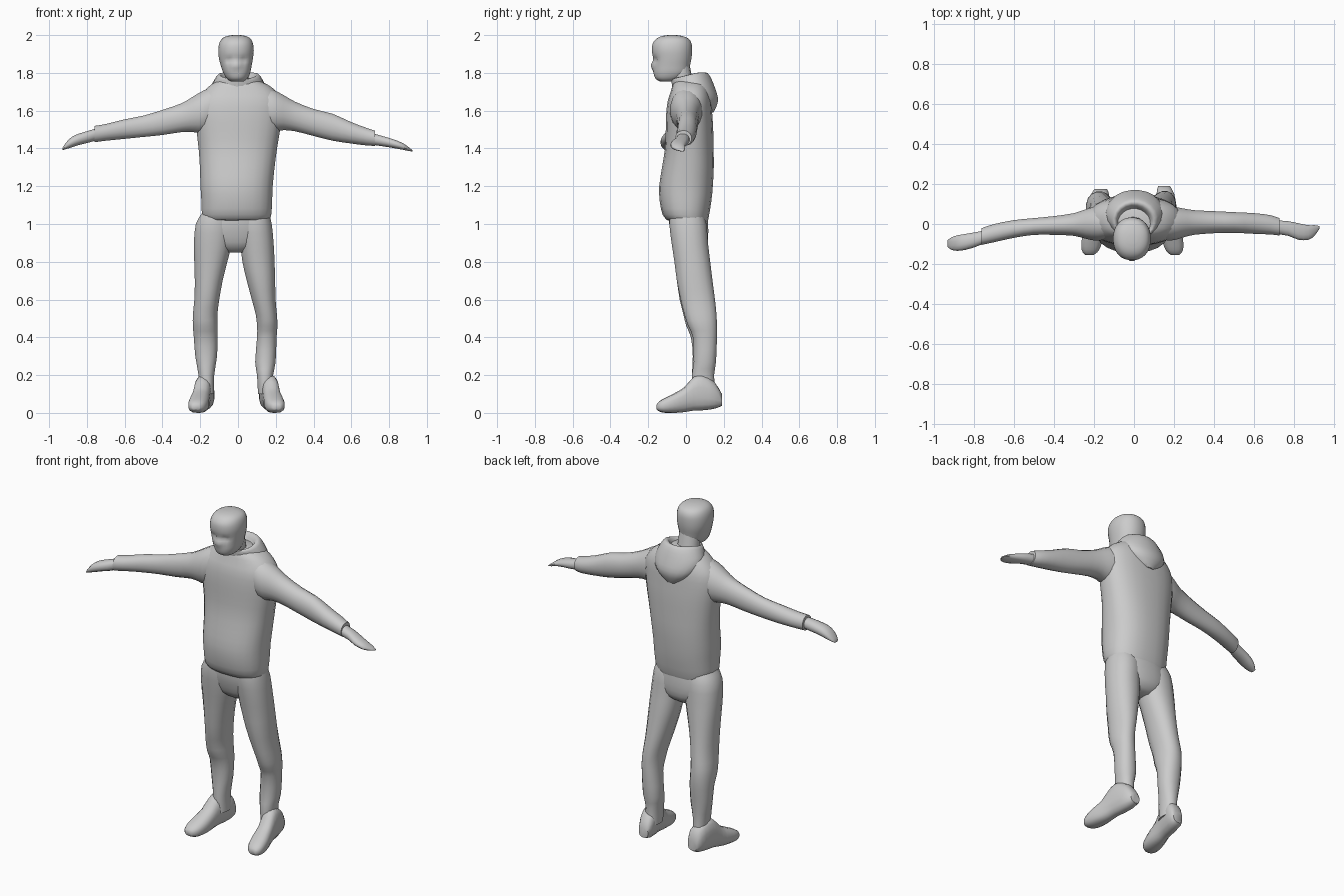
import bpy, bmesh, math
from mathutils import Vector

grey = bpy.data.materials.new("plain_grey")
grey.diffuse_color = (0.6, 0.6, 0.6, 1)


def smooth_rows(rows, steps):
    """Catmull-Rom interpolation between section rows."""
    out = []
    for i in range(len(rows) - 1):
        p = [rows[max(0, min(len(rows) - 1, i + k))] for k in (-1, 0, 1, 2)]
        for s in range(steps):
            t = s / steps
            out.append([0.5 * (2 * b + (c - a) * t + (2 * a - 5 * b + 4 * c - d) * t * t
                               + (3 * b - a - 3 * c + d) * t ** 3) for a, b, c, d in zip(*p)])
    return out + [list(rows[-1])]


def loft(name, axis, rows, sides=16, steps=2, power=2.2, tweak=None, caps=True):
    """Rows are (position on axis, low, high, low, high) of rounded sections."""
    bm = bmesh.new()
    rings = []
    for t, a0, a1, b0, b1 in smooth_rows(rows, steps):
        ring = []
        for i in range(sides):
            ang = 2 * math.pi * (i + 0.5) / sides
            c, s = math.cos(ang), math.sin(ang)
            a = (a0 + a1) / 2 + (a1 - a0) / 2 * math.copysign(abs(c) ** (2 / power), c)
            b = (b0 + b1) / 2 + (b1 - b0) / 2 * math.copysign(abs(s) ** (2 / power), s)
            co = {'x': (t, a, b), 'y': (a, t, b), 'z': (a, b, t)}[axis]
            co = Vector(co)
            if tweak:
                tweak(co)
            ring.append(bm.verts.new(co))
        rings.append(ring)
    for r0, r1 in zip(rings, rings[1:]):
        for i in range(sides):
            j = (i + 1) % sides
            bm.faces.new((r0[i], r0[j], r1[j], r1[i]))
    if caps:
        bm.faces.new(rings[0])
        bm.faces.new(rings[-1])
    bmesh.ops.recalc_face_normals(bm, faces=bm.faces)
    me = bpy.data.meshes.new(name)
    bm.to_mesh(me)
    bm.free()
    ob = bpy.data.objects.new(name, me)
    bpy.context.collection.objects.link(ob)
    me.materials.append(grey)
    bpy.ops.object.select_all(action='DESELECT')
    ob.select_set(True)
    bpy.context.view_layer.objects.active = ob
    bpy.ops.object.shade_smooth_by_angle(angle=math.radians(50))
    return ob


# Jacket body, with a slightly raised hem at the back
def hem(co):
    if co.z < 1.1:
        co.z -= 0.35 * max(0, co.y) * (1.1 - co.z) / 0.1

loft("jacket", 'z', [
    (1.02, -0.18, 0.165, -0.10, 0.105), (1.05, -0.192, 0.177, -0.125, 0.12),
    (1.12, -0.195, 0.182, -0.14, 0.135), (1.20, -0.20, 0.185, -0.143, 0.143),
    (1.30, -0.203, 0.195, -0.128, 0.148), (1.40, -0.21, 0.208, -0.112, 0.147),
    (1.50, -0.222, 0.225, -0.108, 0.145), (1.58, -0.23, 0.235, -0.106, 0.14),
    (1.65, -0.22, 0.235, -0.098, 0.135), (1.70, -0.185, 0.205, -0.082, 0.125),
    (1.74, -0.14, 0.155, -0.07, 0.11), (1.765, -0.09, 0.09, -0.055, 0.08)],
    sides=24, power=2.4, tweak=hem)

# Sleeves and mitten-like hands
loft("left_arm", 'x', [
    (-0.10, -0.07, 0.09, 1.52, 1.74), (-0.18, -0.085, 0.09, 1.48, 1.71),
    (-0.24, -0.075, 0.075, 1.485, 1.675), (-0.30, -0.06, 0.055, 1.485, 1.64),
    (-0.40, -0.055, 0.04, 1.47, 1.605), (-0.50, -0.055, 0.03, 1.46, 1.575),
    (-0.60, -0.07, 0.02, 1.45, 1.555), (-0.70, -0.092, 0.0, 1.44, 1.53),
    (-0.76, -0.105, -0.02, 1.432, 1.52)], power=2.1)
loft("left_hand", 'x', [
    (-0.74, -0.095, -0.03, 1.445, 1.51), (-0.79, -0.115, -0.04, 1.43, 1.495),
    (-0.84, -0.13, -0.048, 1.418, 1.48), (-0.88, -0.135, -0.055, 1.405, 1.462),
    (-0.91, -0.13, -0.065, 1.396, 1.432), (-0.93, -0.115, -0.08, 1.39, 1.402)], sides=12)
loft("right_arm", 'x', [
    (0.10, -0.07, 0.09, 1.52, 1.74), (0.18, -0.085, 0.09, 1.49, 1.715),
    (0.24, -0.07, 0.08, 1.495, 1.685), (0.30, -0.055, 0.07, 1.49, 1.65),
    (0.40, -0.047, 0.065, 1.465, 1.61), (0.50, -0.045, 0.06, 1.44, 1.585),
    (0.60, -0.05, 0.055, 1.425, 1.54), (0.68, -0.053, 0.045, 1.415, 1.51),
    (0.725, -0.058, 0.03, 1.413, 1.495)], power=2.1)
loft("right_hand", 'x', [
    (0.70, -0.05, 0.02, 1.42, 1.485), (0.77, -0.06, 0.015, 1.41, 1.465),
    (0.82, -0.08, 0.005, 1.402, 1.45), (0.87, -0.08, -0.005, 1.393, 1.43),
    (0.90, -0.06, -0.005, 1.387, 1.41), (0.925, -0.025, -0.01, 1.383, 1.39)], sides=12)

# Trousers: seat and two legs
loft("trouser_seat", 'z', [
    (0.85, -0.08, 0.05, -0.02, 0.07), (0.88, -0.15, 0.12, -0.055, 0.105),
    (0.93, -0.195, 0.165, -0.075, 0.118), (1.0, -0.195, 0.17, -0.09, 0.118),
    (1.08, -0.17, 0.16, -0.09, 0.11)], sides=20)
loft("left_leg", 'z', [
    (0.10, -0.205, -0.125, 0.03, 0.15), (0.20, -0.21, -0.125, 0.03, 0.145),
    (0.30, -0.227, -0.11, 0.035, 0.15), (0.40, -0.235, -0.107, 0.025, 0.16),
    (0.46, -0.24, -0.107, 0.0, 0.163), (0.52, -0.24, -0.108, -0.015, 0.16),
    (0.60, -0.232, -0.098, -0.035, 0.15), (0.70, -0.23, -0.08, -0.05, 0.138),
    (0.80, -0.233, -0.055, -0.063, 0.128), (0.90, -0.235, -0.03, -0.078, 0.118),
    (1.0, -0.225, -0.02, -0.09, 0.11), (1.06, -0.19, -0.03, -0.085, 0.09)])
loft("right_leg", 'z', [
    (0.10, 0.105, 0.185, 0.035, 0.155), (0.20, 0.10, 0.187, 0.03, 0.15),
    (0.27, 0.09, 0.20, 0.04, 0.16), (0.40, 0.10, 0.205, 0.035, 0.165),
    (0.46, 0.10, 0.21, 0.01, 0.165), (0.52, 0.093, 0.207, -0.01, 0.163),
    (0.60, 0.072, 0.20, -0.03, 0.155), (0.70, 0.045, 0.198, -0.05, 0.142),
    (0.80, 0.022, 0.195, -0.063, 0.13), (0.90, 0.01, 0.19, -0.078, 0.118),
    (1.0, 0.0, 0.18, -0.09, 0.11), (1.06, 0.01, 0.165, -0.085, 0.09)])

# Shoes, toes turned outwards
for name, side, heel, toe in (("left_shoe", -1, 0.165, 0.222), ("right_shoe", 1, 0.15, 0.205)):
    back = 0.175 if side < 0 else 0.19
    rows = []
    for y, w, low, top in ((back, 0.03, 0.045, 0.10), (0.15, 0.045, 0.03, 0.165),
                           (0.09, 0.047, 0.022, 0.20), (0.04, 0.046, 0.02, 0.19),
                           (-0.01, 0.048, 0.012, 0.135), (-0.06, 0.053, 0.008, 0.105),
                           (-0.11, 0.05, 0.008, 0.08), (-0.14, 0.038, 0.015, 0.062),
                           (-0.155, 0.02, 0.025, 0.045)):
        k = (back - y) / (back + 0.155)
        x = side * (heel + (toe - heel) * k)
        rows.append((y, x - w, x + w, low - 0.008, top))
    loft(name, 'y', rows, sides=14, power=2.5)


# Head with nose ridge and eye hollows
def face(co):
    if co.y < -0.08:
        x = co.x + 0.01
        co.y -= 0.022 * math.exp(-(x / 0.015) ** 2 - ((co.z - 1.84) / 0.022) ** 2)
        for s in (-1, 1):
            co.y += 0.016 * math.exp(-((x - s * 0.036) / 0.018) ** 2 - ((co.z - 1.868) / 0.016) ** 2)

loft("head", 'z', [
    (1.755, -0.04, 0.03, -0.14, -0.06), (1.77, -0.06, 0.05, -0.162, -0.02),
    (1.80, -0.078, 0.065, -0.172, 0.012), (1.84, -0.092, 0.073, -0.173, 0.022),
    (1.88, -0.102, 0.08, -0.176, 0.03), (1.92, -0.105, 0.084, -0.181, 0.033),
    (1.955, -0.10, 0.08, -0.177, 0.03), (1.98, -0.086, 0.068, -0.158, 0.015),
    (1.994, -0.062, 0.045, -0.13, -0.015), (2.0, -0.03, 0.015, -0.095, -0.05)],
    sides=28, steps=3, power=2.2, tweak=face)
loft("neck", 'z', [
    (1.66, -0.07, 0.06, -0.07, 0.06), (1.74, -0.068, 0.058, -0.075, 0.04),
    (1.84, -0.065, 0.055, -0.09, 0.02)], sides=14)


# Hood: open folded shell hanging behind the neck, lower at the front
def drape(co):
    co.z -= 0.25 * max(0, 0.06 - co.y)

loft("hood", 'z', [
    (1.59, -0.03, 0.04, 0.10, 0.145), (1.63, -0.085, 0.095, 0.06, 0.165),
    (1.67, -0.125, 0.135, 0.0, 0.17), (1.72, -0.145, 0.15, -0.06, 0.155),
    (1.77, -0.125, 0.13, -0.075, 0.135), (1.80, -0.105, 0.11, -0.08, 0.115),
    (1.795, -0.088, 0.09, -0.07, 0.095), (1.76, -0.075, 0.075, -0.06, 0.075),
    (1.73, -0.06, 0.06, -0.04, 0.05)], sides=20, power=2.0, tweak=drape)
